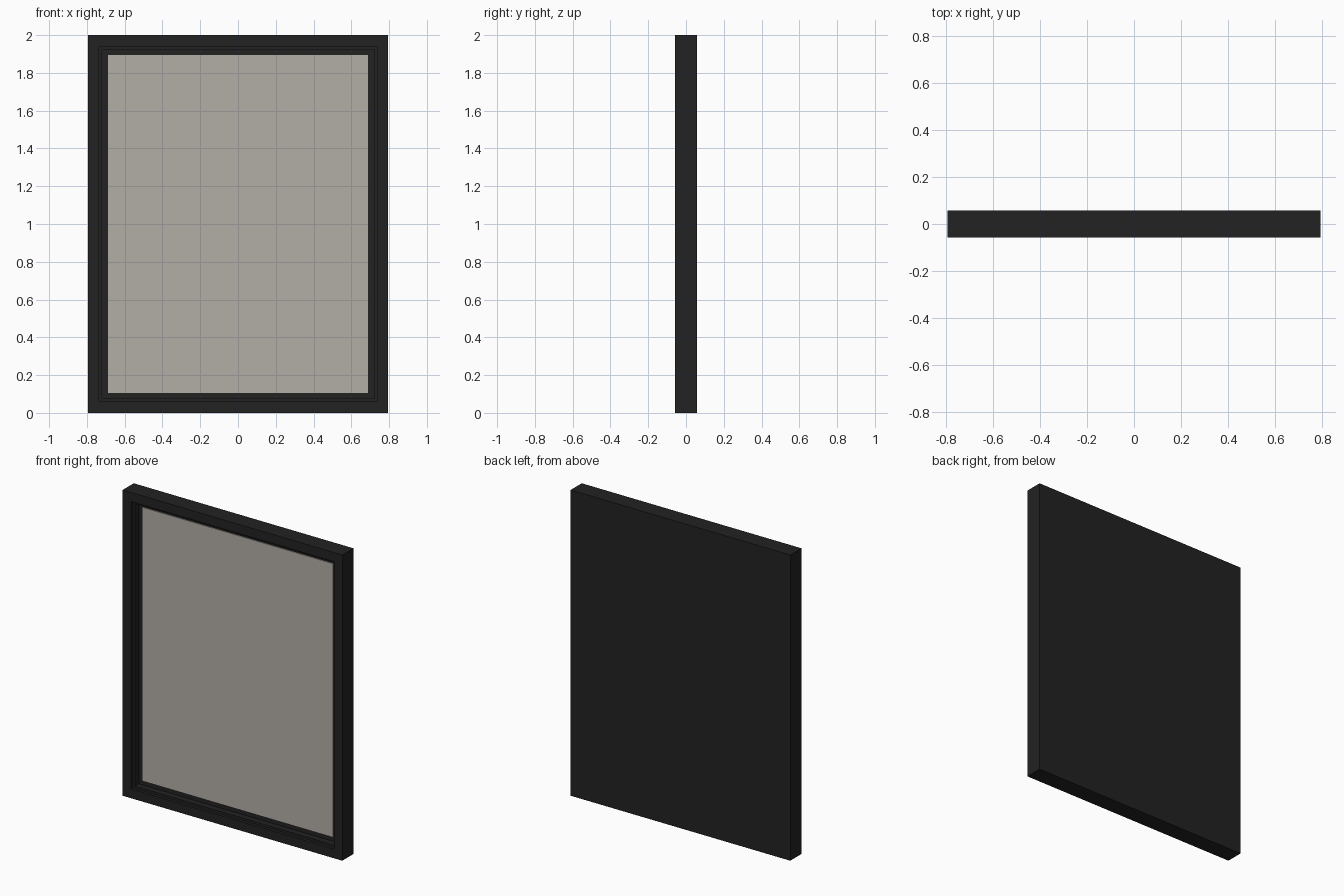
import bpy
import bmesh

WIDTH, DEPTH, HEIGHT = 1.59, 0.115, 2.0


def make_material(name, color):
    mat = bpy.data.materials.new(name)
    mat.use_nodes = True
    mat.diffuse_color = color
    mat.node_tree.nodes["Principled BSDF"].inputs["Base Color"].default_value = color
    return mat


def box(name, size, centre, mat):
    bm = bmesh.new()
    bmesh.ops.create_cube(bm, size=1)
    bmesh.ops.scale(bm, vec=size, verts=bm.verts)
    bmesh.ops.translate(bm, vec=centre, verts=bm.verts)
    mesh = bpy.data.meshes.new(name)
    bm.to_mesh(mesh)
    bm.free()
    obj = bpy.data.objects.new(name, mesh)
    obj.data.materials.append(mat)
    bpy.context.collection.objects.link(obj)
    return obj


def sink_front(obj, steps):
    """Inset the front face and push it back, once per (border, depth) step."""
    bm = bmesh.new()
    bm.from_mesh(obj.data)
    bm.normal_update()
    face = min(bm.faces, key=lambda f: f.calc_center_median().y)
    for border, depth in steps:
        bmesh.ops.inset_region(bm, faces=[face], thickness=border)
        bmesh.ops.inset_region(bm, faces=[face], thickness=0, depth=0)
        bmesh.ops.translate(bm, vec=(0, depth, 0), verts=face.verts)
    bmesh.ops.recalc_face_normals(bm, faces=bm.faces)
    bm.to_mesh(obj.data)
    bm.free()


if "Cube" in bpy.data.objects:
    bpy.data.objects.remove(bpy.data.objects["Cube"], do_unlink=True)

black = make_material("frame black", (0.016, 0.016, 0.016, 1))
grey = make_material("warm grey", (0.45, 0.42, 0.38, 1))

# Frame with a stepped recess and a closed back
frame = box("frame", (WIDTH, DEPTH, HEIGHT), (0, 0, HEIGHT / 2), black)
sink_front(frame, [(0.085, 0.02), (0.021, 0.04)])

# Picture panel lying on the recess floor
border = 0.106
box("picture_panel", (WIDTH - 2 * border, 0.005, HEIGHT - 2 * border),
    (0, 0, HEIGHT / 2), black).data.materials[0] = grey
